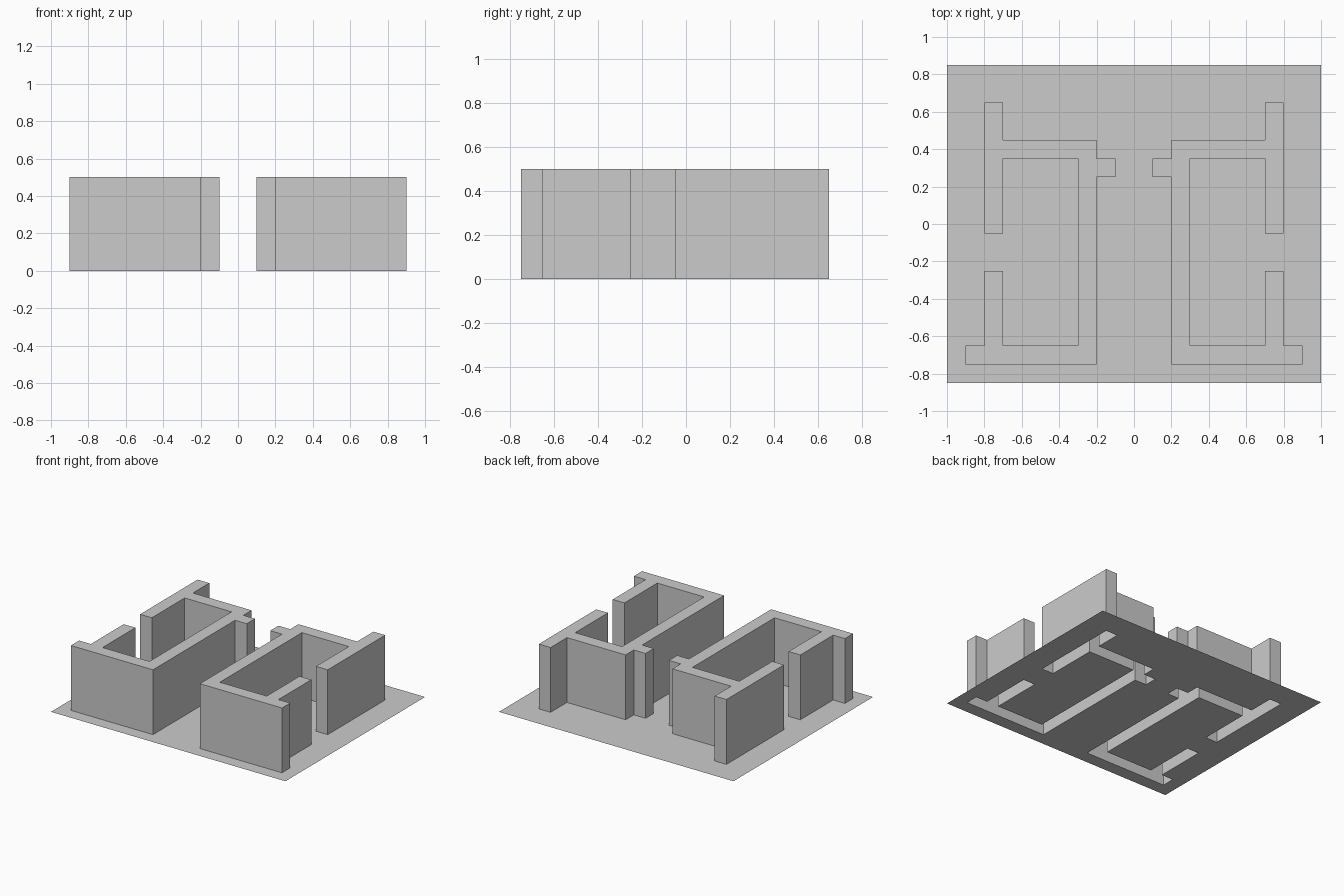
import bpy, bmesh

if "Cube" in bpy.data.objects:
    bpy.data.objects.remove(bpy.data.objects["Cube"])

HEIGHT = 0.5

# Wall footprint of the right room, counter-clockwise
right = [(0.8, 0.65), (0.7, 0.65), (0.7, 0.45), (0.2, 0.45), (0.2, 0.35),
         (0.1, 0.35), (0.1, 0.25), (0.2, 0.25), (0.2, -0.75), (0.9, -0.75),
         (0.9, -0.65), (0.8, -0.65), (0.8, -0.25), (0.7, -0.25), (0.7, -0.65),
         (0.3, -0.65), (0.3, 0.35), (0.7, 0.35), (0.7, -0.05), (0.8, -0.05)]
left = [(-x, y) for x, y in reversed(right)]
slab = [(-1, -0.85), (1, -0.85), (1, 0.85), (-1, 0.85)]


def finish(bm, name):
    mesh = bpy.data.meshes.new(name)
    bm.to_mesh(mesh)
    bm.free()
    obj = bpy.data.objects.new(name, mesh)
    bpy.context.collection.objects.link(obj)


def ring(bm, outline, z):
    return [bm.verts.new((x, y, z)) for x, y in outline]


def walls(name, outline):
    # Hollow walls: sides and top cap, open underneath
    bm = bmesh.new()
    low, high = ring(bm, outline, 0), ring(bm, outline, HEIGHT)
    n = len(outline)
    for i in range(n):
        j = (i + 1) % n
        bm.faces.new((low[i], low[j], high[j], high[i]))
    bm.faces.new(high)
    finish(bm, name)


walls("right_room_walls", right)
walls("left_room_walls", left)

# Thin floor sheet with the wall footprints left open
bm = bmesh.new()
edges = []
for outline in (slab, right, left):
    vs = ring(bm, outline, 0)
    edges += [bm.edges.new((vs[i - 1], vs[i])) for i in range(len(vs))]
bmesh.ops.triangle_fill(bm, edges=edges, use_beauty=True, normal=(0, 0, 1))
for f in bm.faces:
    f.normal_update()
    if f.normal.z < 0:
        f.normal_flip()
finish(bm, "floor")
